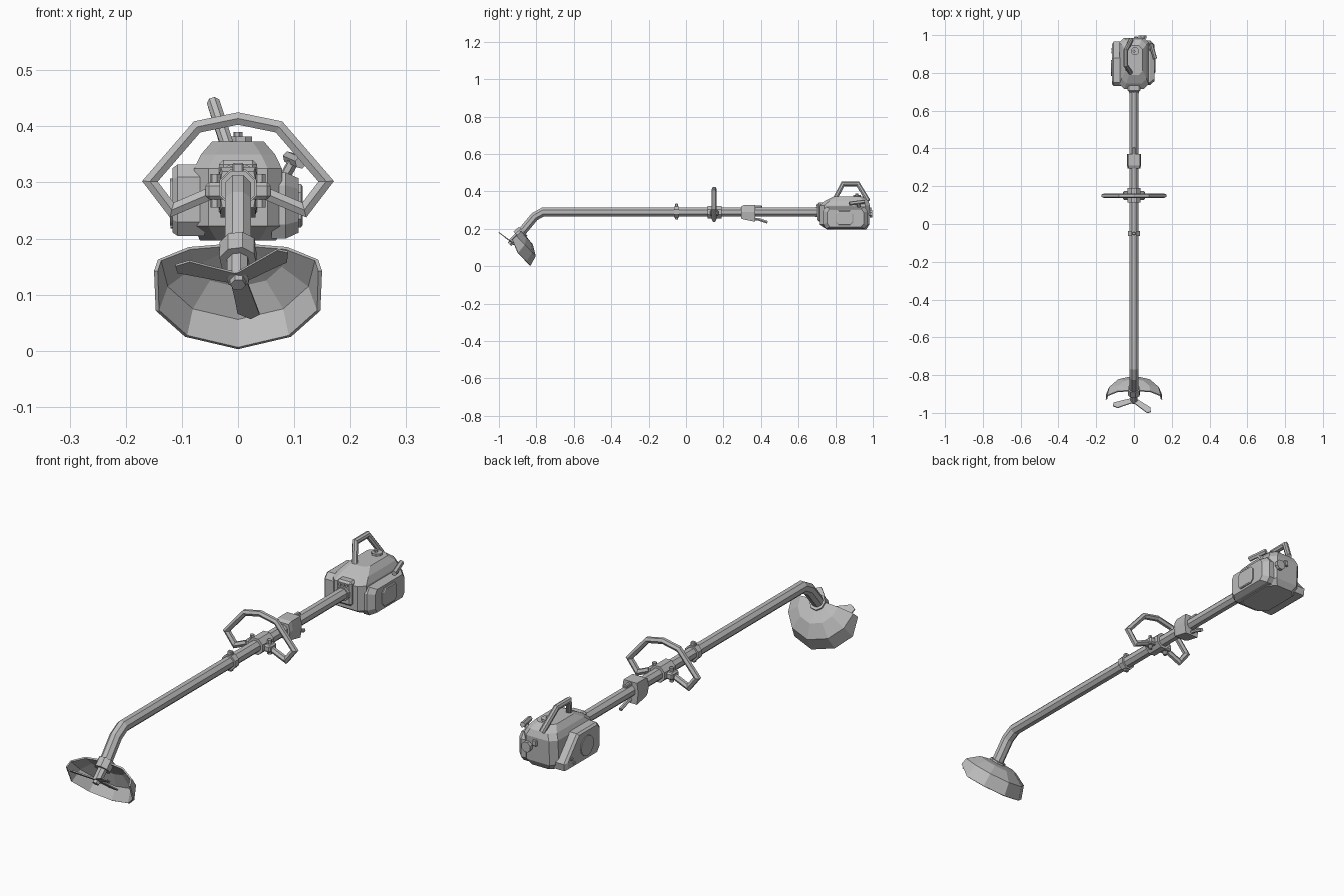
import bpy, bmesh, math
from mathutils import Vector as V

cube = bpy.data.objects.get("Cube")
if cube:
    bpy.data.objects.remove(cube, do_unlink=True)

grey = bpy.data.materials.new("plain_grey")
grey.use_nodes = True
COLOUR = (0.5, 0.5, 0.5, 1)
grey.diffuse_color = COLOUR
grey.node_tree.nodes["Principled BSDF"].inputs["Base Color"].default_value = COLOUR


def finish(name, bm):
    bmesh.ops.recalc_face_normals(bm, faces=bm.faces)
    mesh = bpy.data.meshes.new(name)
    bm.to_mesh(mesh)
    bm.free()
    mesh.materials.append(grey)
    ob = bpy.data.objects.new(name, mesh)
    bpy.context.scene.collection.objects.link(ob)
    return ob


def loft(name, rings):
    """Skin a list of equal rings and cap both ends."""
    bm = bmesh.new()
    rows = [[bm.verts.new(p) for p in ring] for ring in rings]
    n = len(rows[0])
    for a, b in zip(rows, rows[1:]):
        for i in range(n):
            j = (i + 1) % n
            bm.faces.new((a[i], a[j], b[j], b[i]))
    bm.faces.new(rows[0][::-1])
    bm.faces.new(rows[-1])
    return finish(name, bm)


def sweep(name, path, normal, r, n=8):
    """Mitred tube along a flat path; normal is across its plane."""
    pts, normal = [V(p) for p in path], V(normal).normalized()
    rings = []
    for i, p in enumerate(pts):
        a = (p - pts[max(i - 1, 0)]).normalized()
        b = (pts[min(i + 1, len(pts) - 1)] - p).normalized()
        t = (a + b).normalized()
        side = t.cross(normal) / max(t.dot(a), t.dot(b))
        angles = [math.tau * (k + 0.5) / n for k in range(n)]
        rings.append([p + r * (math.cos(k) * side + math.sin(k) * normal) for k in angles])
    return loft(name, rings)


def rod(name, a, b, r, n=8):
    d = V(b) - V(a)
    return sweep(name, [a, b], d.orthogonal(), r, n)


def box(name, lo, hi, bevel=0.006):
    bm = bmesh.new()
    bmesh.ops.create_cube(bm, size=1)
    lo, hi = V(lo), V(hi)
    for v in bm.verts:
        v.co = (lo + hi) / 2 + v.co * (hi - lo)
    bmesh.ops.bevel(bm, geom=bm.edges[:], offset=bevel, segments=1, affect='EDGES')
    return finish(name, bm)


def side_panel(name, profile, steps):
    """Stack a (y, z) profile across x; steps are (x, scale)."""
    cy = sum(p[0] for p in profile) / len(profile)
    cz = sum(p[1] for p in profile) / len(profile)
    return loft(name, [[(x, cy + (y - cy) * s, cz + (z - cz) * s) for y, z in profile]
                       for x, s in steps])


# Main shaft with its bent neck
AXIS_Z = 0.29
HUB = V((0, -0.91, 0.15))
AXIS = V((0, -0.72, -0.69)).normalized()
BACK = V((0, 0.69, -0.72)).normalized()


def head(x, v, d):
    return HUB + V((x, 0, 0)) + BACK * v + AXIS * d


sweep("shaft", [(0, 0.74, AXIS_Z), (0, -0.765, AXIS_Z), (0, -0.81, 0.265), head(0, 0, -0.03)],
      (1, 0, 0), 0.025)

# Cutting head: gear collar, spindle and bolt
rod("gear_collar", head(0, 0, -0.055), head(0, 0, -0.015), 0.034)
rod("spindle", head(0, 0, -0.02), head(0, 0, 0.035), 0.02)
rod("blade_bolt", head(0, 0, 0.03), head(0, 0, 0.047), 0.014, 6)

# Three flat blades
BLADE = [(0, -0.014), (0.06, -0.017), (0.098, -0.02), (0.118, 0), (0.108, 0.018), (0, 0.014)]
for k in range(3):
    a = math.radians(11 + 120 * k)
    rings = []
    for d in (0.028, 0.033):
        ring = []
        for t, w in BLADE:
            x = t * math.sin(a) + w * math.cos(a)
            v = t * math.cos(a) - w * math.sin(a)
            ring.append(head(x, v, d - 0.16 * v))
        rings.append(ring)
    loft(f"blade_{k + 1}", rings)

# Half-dome guard
bm = bmesh.new()
apex = bm.verts.new(head(0, -0.01, -0.044))
rows = []
for deg in (-90, -66, -36, 0, 36, 66, 90):
    a = math.radians(deg)
    end = abs(deg) == 90
    steps = [(0.085, -0.036), (0.137, -0.007), (0.143 if end else 0.154, 0.02 if end else 0.047)]
    rows.append([bm.verts.new(head(r * math.sin(a), r * math.cos(a) - 0.008 * end, d))
                 for r, d in steps])
for a, b in zip(rows, rows[1:]):
    bm.faces.new((apex, a[0], b[0]))
    for i in range(2):
        bm.faces.new((a[i], a[i + 1], b[i + 1], b[i]))
guard = finish("guard", bm)
solid = guard.modifiers.new("thickness", 'SOLIDIFY')
solid.thickness = 0.007
solid.offset = -1

# Strap clip
rod("clip_collar", (0, -0.063, AXIS_Z), (0, -0.037, AXIS_Z), 0.033)
box("clip_lug", (-0.01, -0.058, 0.31), (0.01, -0.042, 0.335), 0.003)
box("clip_foot", (-0.01, -0.058, 0.25), (0.01, -0.042, 0.27), 0.003)

# Loop handle and its clamp
half = [(0.05, 0.28), (0.118, 0.251), (0.157, 0.302), (0.073, 0.399)]
loop = half + [(0, 0.414)] + [(-x, z) for x, z in reversed(half)]
sweep("loop_handle", [(x, 0.15, z) for x, z in loop], (0, 1, 0), 0.0125, 6)
rod("clamp_sleeve", (0, 0.115, AXIS_Z), (0, 0.19, AXIS_Z), 0.036)
box("clamp_bar", (-0.058, 0.128, 0.27), (0.058, 0.175, 0.3))
for x in (-0.04, 0.04):
    rod("clamp_bolt", (x, 0.152, 0.255), (x, 0.152, 0.315), 0.009, 6)

# Throttle grip and trigger
loft("throttle_grip", [[(x, y, z) for x, z in
     ((-w, lo), (w, lo), (w + 0.006, AXIS_Z), (w, hi), (-w, hi), (-w - 0.006, AXIS_Z))]
     for y, w, lo, hi in ((0.295, 0.028, 0.255, 0.32), (0.31, 0.031, 0.25, 0.328),
                          (0.37, 0.031, 0.238, 0.328))])
sweep("trigger", [(0, 0.35, 0.255), (0, 0.39, 0.25), (0, 0.435, 0.235)], (1, 0, 0), 0.008, 6)
box("throttle_switch", (-0.008, 0.36, 0.30), (0.008, 0.405, 0.325), 0.003)

# Engine housing: chamfered rings stacked upward
rings = []
for z, w, y0, y1, c in ((0.197, 0.068, 0.755, 0.965, 0.03), (0.222, 0.078, 0.715, 0.98, 0.025),
                        (0.325, 0.078, 0.715, 0.985, 0.025), (0.35, 0.066, 0.745, 0.975, 0.025),
                        (0.373, 0.046, 0.79, 0.945, 0.02)):
    rings.append([(x, y, z) for x, y in
                  ((c - w, y0), (w - c, y0), (w, y0 + c), (w, y1 - c),
                   (w - c, y1), (c - w, y1), (-w, y1 - c), (-w, y0 + c))])
loft("engine_housing", rings)
box("shaft_socket", (-0.034, 0.7, 0.24), (0.034, 0.76, 0.34), 0.008)
for x in (-0.016, 0, 0.016):
    rod("socket_bolt", (x, 0.695, 0.325), (x, 0.71, 0.325), 0.006, 6)
rod("engine_collar", (0, 0.69, AXIS_Z), (0, 0.73, AXIS_Z), 0.03)

# Starter cover with slanted rear edge and round recoil disc
starter = [(0.96, 0.205), (0.965, 0.235), (0.88, 0.332), (0.75, 0.332),
           (0.73, 0.31), (0.73, 0.23), (0.75, 0.205)]
side_panel("starter_cover", starter, [(-0.06, 1), (-0.108, 1), (-0.117, 0.9)])
rod("recoil_disc", (-0.11, 0.825, 0.265), (-0.121, 0.825, 0.265), 0.042, 12)
for y, z in ((0.91, 0.225), (0.925, 0.245)):
    rod("cover_screw", (-0.11, y, z), (-0.12, y, z), 0.007, 6)

# Exhaust box with raised octagonal panel
exhaust = [(0.735, 0.225), (0.75, 0.2), (0.955, 0.2), (0.972, 0.22),
           (0.972, 0.295), (0.955, 0.318), (0.75, 0.318), (0.735, 0.295)]
side_panel("exhaust_box", exhaust, [(0.06, 1), (0.085, 1), (0.108, 0.82)])
panel = [(0.80, 0.235), (0.815, 0.22), (0.88, 0.22), (0.895, 0.235),
         (0.895, 0.282), (0.88, 0.297), (0.815, 0.297), (0.80, 0.282)]
side_panel("exhaust_panel", panel, [(0.1, 1), (0.112, 1), (0.115, 0.9)])

# Tilted carry handle
sweep("carry_handle", [(-0.015, 0.795, 0.355), (-0.043, 0.84, 0.44),
                       (-0.043, 0.92, 0.44), (-0.015, 0.975, 0.35)], (0.95, 0, 0.31), 0.0125)

# Filler cap, pull grip and rear knob
rod("filler_cap", (0.005, 0.915, 0.365), (0.005, 0.915, 0.382), 0.022)
rod("filler_stud", (0, 0.915, 0.38), (0, 0.915, 0.39), 0.008, 6)
rod("grip_stem", (0.075, 0.93, 0.295), (0.1, 0.92, 0.34), 0.01, 6)
rod("grip_bar", (0.09, 0.955, 0.345), (0.112, 0.875, 0.335), 0.011, 6)
rod("rear_knob_stem", (0.045, 0.96, 0.28), (0.045, 0.99, 0.28), 0.013)
rod("rear_knob", (0.045, 0.983, 0.28), (0.045, 0.998, 0.28), 0.022)
box("rear_switch", (0.0, 0.975, 0.29), (0.02, 0.992, 0.315), 0.003)
